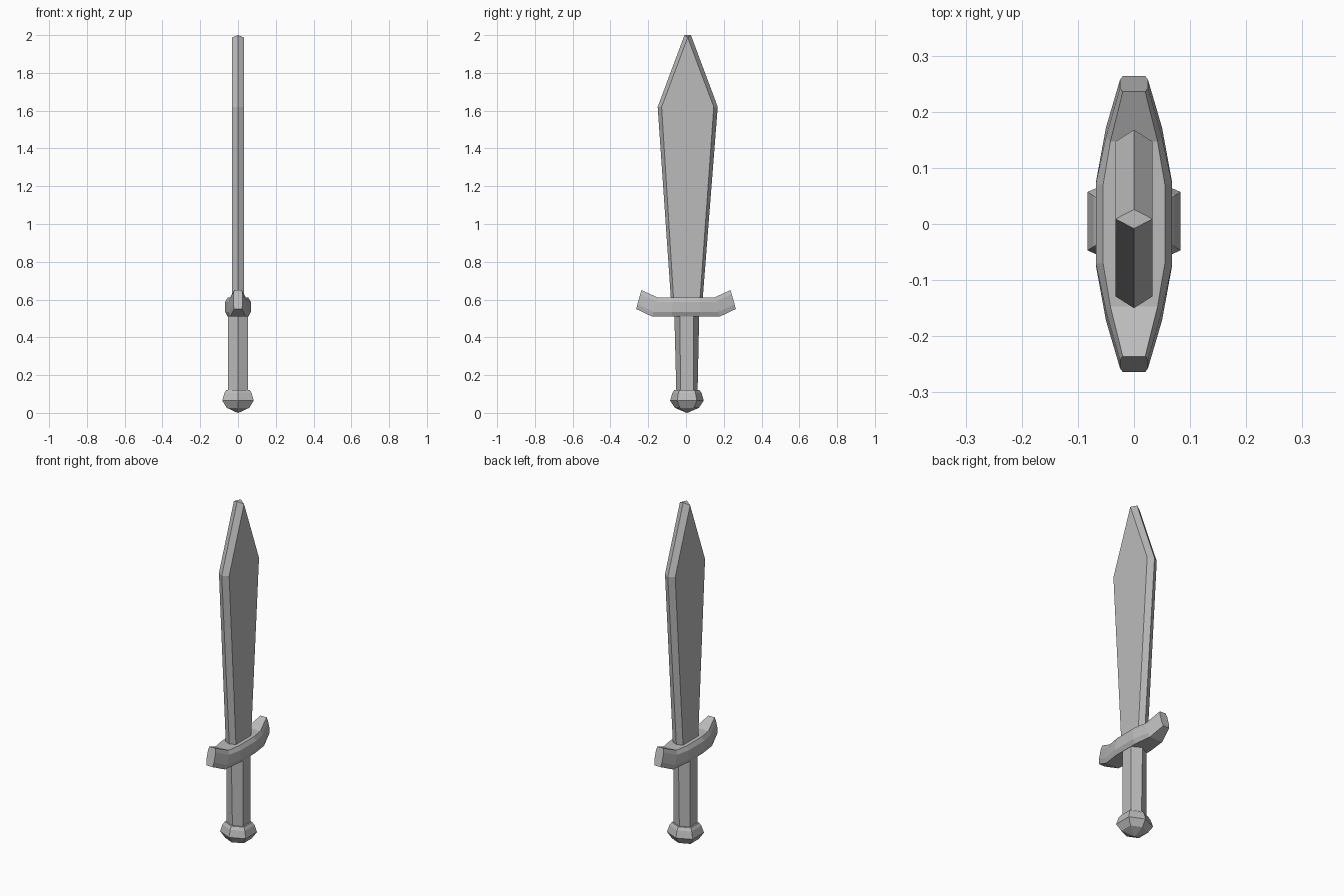
import bpy
import bmesh
from mathutils import Vector

cube = bpy.data.objects.get("Cube")
if cube:
    bpy.data.objects.remove(cube, do_unlink=True)

grey = bpy.data.materials.new("plain grey")
grey.use_nodes = True
colour = (0.5, 0.5, 0.5, 1)
grey.diffuse_color = colour
grey.node_tree.nodes["Principled BSDF"].inputs["Base Color"].default_value = colour


def loft(name, rings):
    """Skin a closed solid through equal-length rings of points."""
    bm = bmesh.new()
    loops = [[bm.verts.new(Vector(p)) for p in ring] for ring in rings]
    n = len(loops[0])
    for a, b in zip(loops, loops[1:]):
        for i in range(n):
            j = (i + 1) % n
            bm.faces.new((a[i], a[j], b[j], b[i]))
    bm.faces.new(loops[0])
    bm.faces.new(loops[-1])
    bmesh.ops.remove_doubles(bm, verts=bm.verts, dist=0.0005)
    bmesh.ops.recalc_face_normals(bm, faces=bm.faces)
    mesh = bpy.data.meshes.new(name)
    bm.to_mesh(mesh)
    bm.free()
    mesh.materials.append(grey)
    obj = bpy.data.objects.new(name, mesh)
    bpy.context.collection.objects.link(obj)
    return obj


def hexagon(z, half_x, centre, flat, ridge, drop=0):
    """Six-sided section: flats at +-x, ridges at +-y on x = 0."""
    low = z - drop
    return [(0, centre - ridge, z), (half_x, centre - flat, low),
            (half_x, centre + flat, low), (0, centre + ridge, z),
            (-half_x, centre + flat, low), (-half_x, centre - flat, low)]


def guard_section(y_top, z_top, y_low, z_low, half_x, bevel):
    """Eight-sided section: box with all four long edges bevelled."""
    top, low = Vector((0, y_top, z_top)), Vector((0, y_low, z_low))
    side = [(half_x - bevel, 0), (half_x, 0.25), (half_x, 0.78), (half_x - bevel, 1)]
    outline = side + [(-x, t) for x, t in reversed(side)]
    return [low.lerp(top, t) + Vector((x, 0, 0)) for x, t in outline]


# Blade: widens to the shoulder, then narrows to a short ridge tip
loft("blade", [
    hexagon(0.56, 0.033, 0.004, 0.067, 0.081),
    hexagon(1.62, 0.033, 0.009, 0.138, 0.159),
    hexagon(2.0, 0.033, 0.009, 0, 0.017, drop=0.013),
])

# Guard: straight middle with upswept, tapering ends
half = [(0.07, 0.61, 0.075, 0.51, 0.068, 0.013),
        (0.147, 0.61, 0.18, 0.51, 0.05, 0.008),
        (0.236, 0.65, 0.264, 0.55, 0.025, 0.005)]
mirrored = [(-s[0], s[1], -s[2], *s[3:]) for s in reversed(half)]
loft("guard", [guard_section(*s) for s in mirrored + half])

# Grip
loft("grip", [
    hexagon(0.1, 0.053, 0.005, 0.034, 0.056),
    hexagon(0.53, 0.053, 0.004, 0.036, 0.066),
])

# Pommel: faceted knob with a pointed base
profile = [(0, 0.02), (0.027, 0.72), (0.065, 1), (0.105, 0.87), (0.122, 0.74)]
loft("pommel", [hexagon(z, 0.083 * s, 0.005, 0.052 * s, 0.089 * s) for z, s in profile])
